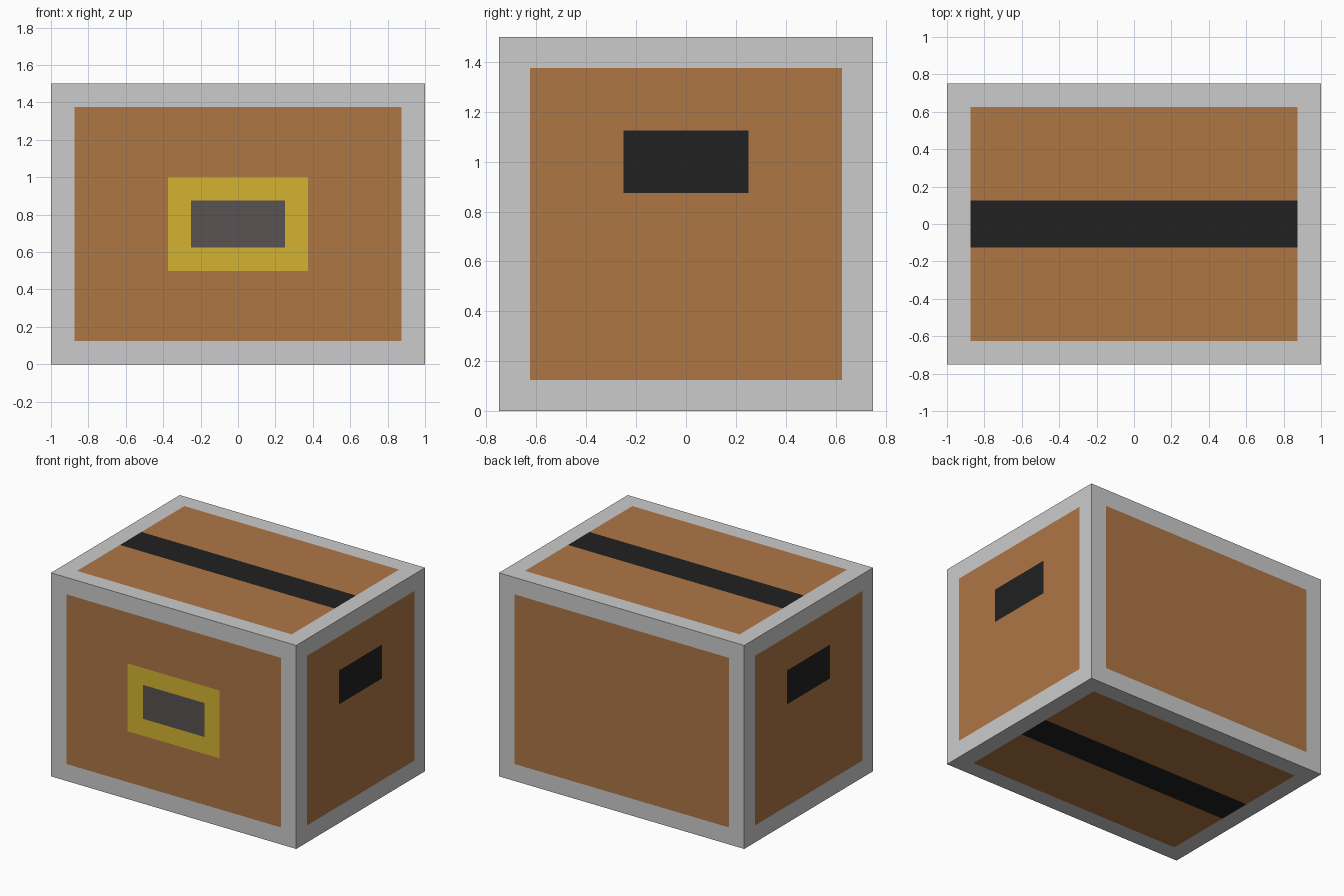
import bpy, bmesh
from itertools import product

if "Cube" in bpy.data.objects:
    bpy.data.objects.remove(bpy.data.objects["Cube"])


def material(name, rgb):
    m = bpy.data.materials.new(name)
    m.diffuse_color = (*rgb, 1.0)
    m.use_nodes = True
    m.node_tree.nodes["Principled BSDF"].inputs["Base Color"].default_value = m.diffuse_color
    return m


BROWN = material("brown_board", (0.42, 0.18, 0.06))
BLACK = material("black_tape", (0.015, 0.015, 0.015))
YELLOW = material("yellow_plate", (0.65, 0.45, 0.03))
DARK = material("dark_grey", (0.1, 0.085, 0.085))


def solid(name, cuts, mat=None, keep=lambda i, j, k: True):
    """Closed solid from the kept cells of a small grid; only outer faces are made."""
    size = [len(c) - 1 for c in cuts]
    cells = {c for c in product(*map(range, size)) if keep(*c)}
    bm = bmesh.new()
    verts = {}

    def vert(idx):
        if idx not in verts:
            verts[idx] = bm.verts.new([cuts[a][idx[a]] for a in range(3)])
        return verts[idx]

    for cell in cells:
        for axis, side in product(range(3), (0, 1)):
            neighbour = list(cell)
            neighbour[axis] += 2 * side - 1
            if tuple(neighbour) in cells:
                continue
            u, v = (axis + 1) % 3, (axis + 2) % 3
            loop = [(0, 0), (1, 0), (1, 1), (0, 1)]
            corners = []
            for du, dv in (loop if side else loop[::-1]):
                p = list(cell)
                p[axis] += side
                p[u] += du
                p[v] += dv
                corners.append(vert(tuple(p)))
            bm.faces.new(corners)
    mesh = bpy.data.meshes.new(name)
    bm.to_mesh(mesh)
    bm.free()
    obj = bpy.data.objects.new(name, mesh)
    bpy.context.collection.objects.link(obj)
    if mat:
        mesh.materials.append(mat)
    return obj


T = 0.125                                  # bar and board thickness
X, Y, Z = (-0.875, 0.875), (-0.625, 0.625), (0.125, 1.375)   # inside the frame
FRONT, BACK = (-0.75, -0.75 + T), (0.75 - T, 0.75)

# Edge frame: cells lying on at least two outer sides are the twelve bars
solid("edge_frame", [(-1, *X, 1), (-0.75, *Y, 0.75), (0, *Z, 1.5)], None,
      lambda i, j, k: sum(n != 1 for n in (i, j, k)) >= 2)

# Front board with the label plate and its window set flush into it
solid("front_board", [(X[0], -0.375, 0.375, X[1]), FRONT, (Z[0], 0.5, 1.0, Z[1])],
      BROWN, lambda i, j, k: (i, k) != (1, 1))
solid("label_plate", [(-0.375, -0.25, 0.25, 0.375), FRONT, (0.5, 0.625, 0.875, 1.0)],
      YELLOW, lambda i, j, k: (i, k) != (1, 1))
solid("label_window", [(-0.25, 0.25), FRONT, (0.625, 0.875)], DARK)

# Plain back board
solid("back_board", [X, BACK, Z], BROWN)

# Side boards with flush black hand grips
for side, xs in (("left", (-1, X[0])), ("right", (X[1], 1))):
    solid(side + "_board", [xs, (Y[0], -0.25, 0.25, Y[1]), (Z[0], 0.875, 1.125, Z[1])],
          BROWN, lambda i, j, k: (j, k) != (1, 1))
    solid(side + "_grip", [xs, (-0.25, 0.25), (0.875, 1.125)], BLACK)

# Top and bottom flaps with a strip of tape between them
for side, zs in (("top", (Z[1], 1.5)), ("bottom", (0, Z[0]))):
    solid(side + "_front_flap", [X, (Y[0], -0.125), zs], BROWN)
    solid(side + "_back_flap", [X, (0.125, Y[1]), zs], BROWN)
    solid(side + "_tape", [X, (-0.125, 0.125), zs], BLACK)
